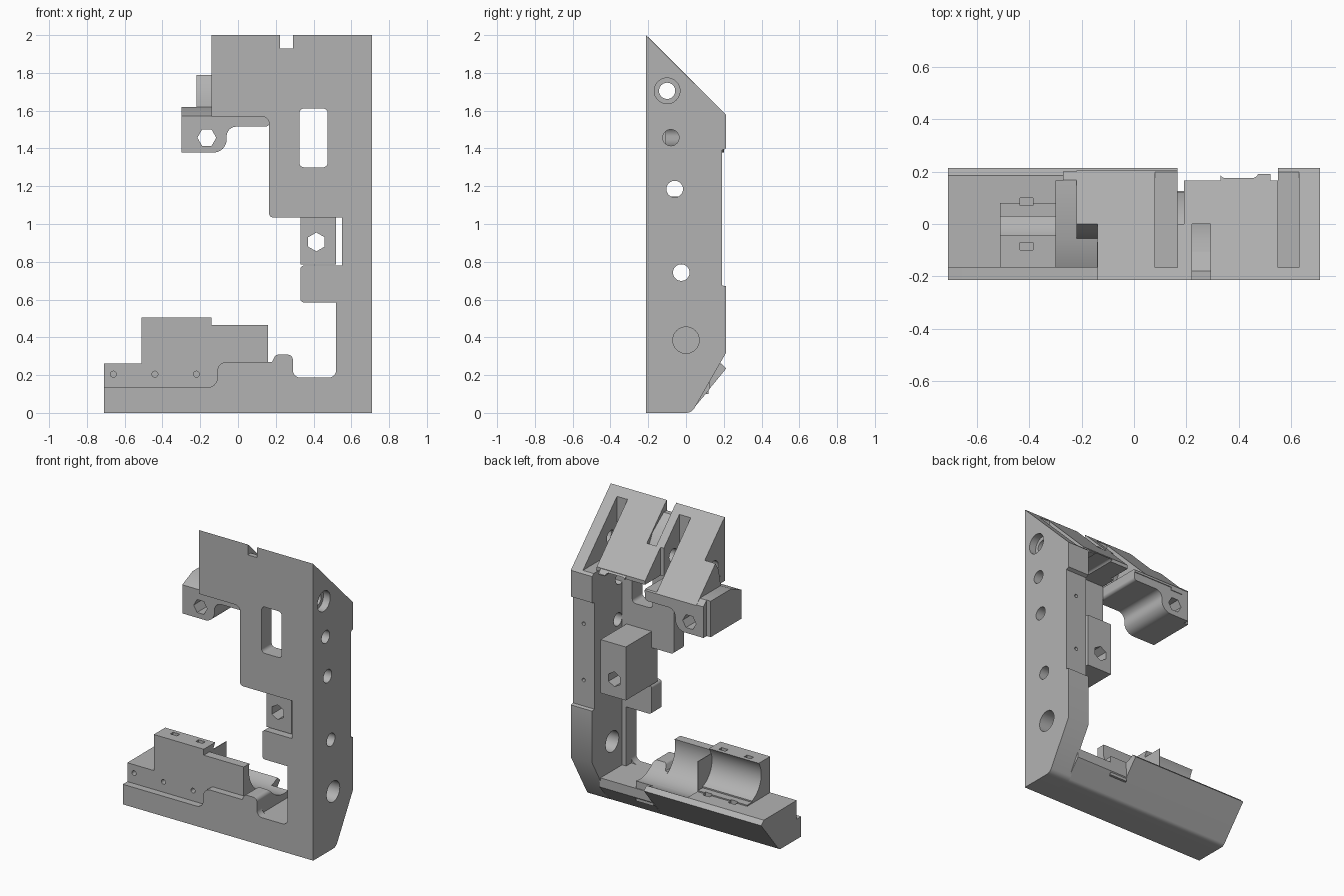
import bpy, bmesh, math
from mathutils import Vector

if "Cube" in bpy.data.objects:
    bpy.data.objects.remove(bpy.data.objects["Cube"], do_unlink=True)

GREY = (0.45, 0.45, 0.45, 1)
mat = bpy.data.materials.new("matte grey")
mat.use_nodes = True
mat.diffuse_color = GREY
mat.node_tree.nodes["Principled BSDF"].inputs["Base Color"].default_value = GREY


def rounded(points):
    """Outline points are (u, v) or (u, v, corner radius)."""
    out = []
    for i, p in enumerate(points):
        here = Vector(p[:2])
        if len(p) == 2:
            out.append(here)
            continue
        a = (Vector(points[i - 1][:2]) - here).normalized()
        b = (Vector(points[(i + 1) % len(points)][:2]) - here).normalized()
        half = a.angle(b) / 2
        centre = here + (a + b).normalized() * p[2] / math.sin(half)
        start = here + a * p[2] / math.tan(half) - centre
        end = here + b * p[2] / math.tan(half) - centre
        for k in range(9):
            d = start.lerp(end, k / 8)
            out.append(centre + d.normalized() * p[2])
    return out


def prism(name, axis, lo, hi, points):
    """Extrude a (y, z) outline along x, or an (x, z) outline along y."""
    place = (lambda t, p: (t, p[0], p[1])) if axis == "x" else (lambda t, p: (p[0], t, p[1]))
    outline = rounded(points)
    bm = bmesh.new()
    ends = [[bm.verts.new(place(t, p)) for p in outline] for t in (lo, hi)]
    n = len(outline)
    bm.faces.new(ends[0])
    bm.faces.new(ends[1][::-1])
    for i in range(n):
        j = (i + 1) % n
        bm.faces.new((ends[0][i], ends[0][j], ends[1][j], ends[1][i]))
    bmesh.ops.recalc_face_normals(bm, faces=bm.faces)
    mesh = bpy.data.meshes.new(name)
    bm.to_mesh(mesh)
    bm.free()
    mesh.materials.append(mat)
    ob = bpy.data.objects.new(name, mesh)
    bpy.context.scene.collection.objects.link(ob)
    return ob


def box(name, x0, x1, y0, y1, z0, z1):
    return prism(name, "x", x0, x1, [(y0, z0), (y1, z0), (y1, z1), (y0, z1)])


def hole(axis, lo, hi, u, v, r, sides=32, turn=0.0):
    ring = [(u + r * math.cos(turn + k * math.tau / sides),
             v + r * math.sin(turn + k * math.tau / sides)) for k in range(sides)]
    return prism("cutter", axis, lo, hi, ring)


# Column with sloped head and relieved back
column = prism("column", "x", 0.55, 0.71, [
    (-0.213, 0), (0.03, 0, 0.05), (0.213, 0.32), (0.213, 0.67), (0.19, 0.675),
    (0.19, 1.39), (0.213, 1.4), (0.213, 1.577), (-0.213, 2)])

# Front plate
plate = prism("front_plate", "y", -0.213, -0.106, [
    (0.52, 0.15), (0.52, 0.585), (0.33, 0.585, 0.02), (0.33, 0.78, 0.02),
    (0.55, 0.78), (0.55, 1.035), (0.165, 1.035, 0.02), (0.165, 1.57, 0.04),
    (-0.14, 1.57), (-0.14, 2), (0.6, 2), (0.6, 0.15)])

# Sloped head blocks, the web between them and the curved rib
head_l = prism("head_block_inner", "x", 0.19, 0.56, [
    (-0.2, 1.6), (0.165, 1.6), (0.165, 1.625), (-0.2, 1.99)])
head_r = prism("head_block_outer", "x", -0.14, 0.165, [
    (-0.2, 1.57), (0.205, 1.57), (0.205, 1.585), (-0.2, 1.99)])
web = prism("head_web", "x", 0.16, 0.195, [(-0.2, 1.6), (0, 1.6), (0, 1.79), (-0.2, 1.99)])
tab = box("head_tab", 0.33, 0.52, 0.1, 0.19, 1.59, 1.66)
rib = prism("head_rib", "x", -0.22, -0.135, [
    (-0.055, 1.55), (0.205, 1.55), (0.205, 1.585), (0, 1.79),
    (-0.03, 1.74), (-0.045, 1.68), (-0.055, 1.62)])

# Hooked arm under the head
arm = prism("hook_arm", "y", -0.165, 0.2, [
    (-0.3, 1.378), (-0.06, 1.378, 0.07), (-0.06, 1.515, 0.05),
    (0.165, 1.515, 0.02), (0.165, 1.59), (-0.14, 1.59), (-0.14, 1.62), (-0.3, 1.62)])

# Clamp block behind the front opening
clamp = box("clamp_block", 0.33, 0.518, -0.17, 0.17, 0.785, 1.145)

# Base: stepped front ledge, body, bridge to the column and the lip
ledge = prism("base_ledge", "y", -0.213, -0.16, [
    (-0.71, 0), (0.6, 0), (0.6, 0.3), (0.52, 0.3), (0.52, 0.187, 0.04),
    (0.29, 0.187, 0.04), (0.29, 0.308, 0.025), (0.2, 0.308, 0.02), (0.18, 0.27),
    (-0.11, 0.27, 0.05), (-0.11, 0.135, 0.05), (-0.71, 0.135)])
body = prism("base_body", "x", -0.71, 0.165, [
    (-0.165, 0), (0.02, 0, 0.04), (0.213, 0.235), (0.185, 0.262), (-0.165, 0.262)])
bridge = prism("base_bridge", "x", 0.16, 0.56, [
    (-0.17, 0), (0.02, 0, 0.04), (0.125, 0.125), (0.125, 0.187), (-0.17, 0.187)])
lip = prism("base_lip", "y", -0.17, 0.12, [
    (0.16, 0.1), (0.29, 0.1), (0.29, 0.308, 0.025), (0.2, 0.308, 0.02),
    (0.18, 0.27), (0.16, 0.27)])
cradle = box("cradle", -0.512, -0.14, -0.165, 0.08, 0.2, 0.505)
cradle_wide = box("cradle_wide", -0.145, 0.158, -0.165, 0.08, 0.2, 0.465)

cuts = []


def cut(cutter, *targets):
    cuts.append((cutter, targets))


head = (column, plate, head_l, head_r, web)
slope = prism("cutter", "x", -1, 1, [(-0.4, 2.187), (0.4, 1.387), (0.4, 2.4), (-0.4, 2.4)])
cut(slope, plate, tab, arm)

# Slots in the slope, cable notch and window
for x0, x1 in ((0.55, 0.63), (0.08, 0.165)):
    cut(box("cutter", x0, x1, -0.165, 0.2, 1.592, 2.2), *head)
cut(prism("cutter", "x", 0.222, 0.292, [
    (-0.3, 1.93), (-0.18, 1.93), (-0.06, 1.84), (0, 1.72), (0, 2.2), (-0.3, 2.2)]), plate, head_l)
cut(prism("cutter", "y", -0.4, 0.4, [
    (0.325, 1.3, 0.025), (0.475, 1.3, 0.025), (0.475, 1.612, 0.025), (0.325, 1.612, 0.025)]),
    plate, head_l, tab)

# Arm: sloped front top, back corner notch and hexagon hole
cut(prism("cutter", "x", -0.4, -0.141, [
    (-0.2, 1.555), (-0.055, 1.62), (-0.055, 1.8), (-0.2, 1.8)]), arm)
cut(box("cutter", -0.4, -0.27, 0.165, 0.4, 1, 2), arm)
cut(hole("y", -0.4, 0.4, -0.165, 1.457, 0.05, 6), arm)
cut(hole("y", -0.4, 0.4, 0.415, 0.905, 0.05, 6, math.pi / 6), clamp)

# Rod holes along x
cut(hole("x", -0.5, 1, -0.1, 1.705, 0.043), *head)
cut(hole("x", 0.66, 1, -0.1, 1.705, 0.068), column)
for y, z, r in ((-0.08, 1.457, 0.043), (-0.06, 1.185, 0.044),
                (-0.025, 0.743, 0.044), (0, 0.385, 0.07)):
    cut(hole("x", 0.4, 1, y, z, r), column)

# Round troughs in the cradle and base
cut(hole("x", -0.6, -0.14, 0.08, 0.42, 0.15, 48), cradle)
cut(hole("x", -0.14, 0.4, 0.08, 0.42, 0.19, 48), cradle_wide, body, lip)
cut(box("cutter", -0.6, -0.14, 0.03, 0.3, 0.27, 0.6), cradle)

# Tie slots and small screw holes
for x in (-0.41, -0.22):
    cut(box("cutter", x - 0.025, x + 0.025, -0.1, -0.07, 0.46, 0.6), cradle)
    cut(box("cutter", x - 0.025, x + 0.025, 0.07, 0.1, 0.22, 0.4), body, cradle)
for x in (-0.66, -0.44, -0.22):
    cut(hole("y", -0.3, -0.12, x, 0.205, 0.016, 16), body, cradle)
for z in (1.23, 0.85):
    cut(hole("y", 0.1, 0.3, 0.63, z, 0.012, 16), column)

for cutter, targets in cuts:
    cutter.hide_render = True
    for ob in targets:
        m = ob.modifiers.new("cut", "BOOLEAN")
        m.operation, m.solver, m.object = "DIFFERENCE", "EXACT", cutter

# Bake the cuts, then drop the cutters
parts = [column, plate, head_l, head_r, web, tab, rib, arm, clamp,
         ledge, body, bridge, lip, cradle, cradle_wide]
bpy.context.view_layer.update()
graph = bpy.context.evaluated_depsgraph_get()
baked = [bpy.data.meshes.new_from_object(ob.evaluated_get(graph)) for ob in parts]
for ob, mesh in zip(parts, baked):
    ob.modifiers.clear()
    ob.data = mesh
for cutter, _ in cuts:
    bpy.data.objects.remove(cutter, do_unlink=True)
bpy.ops.object.select_all(action="DESELECT")
for ob in parts:
    ob.select_set(True)
bpy.context.view_layer.objects.active = column
bpy.ops.object.shade_smooth_by_angle(angle=math.radians(30))
